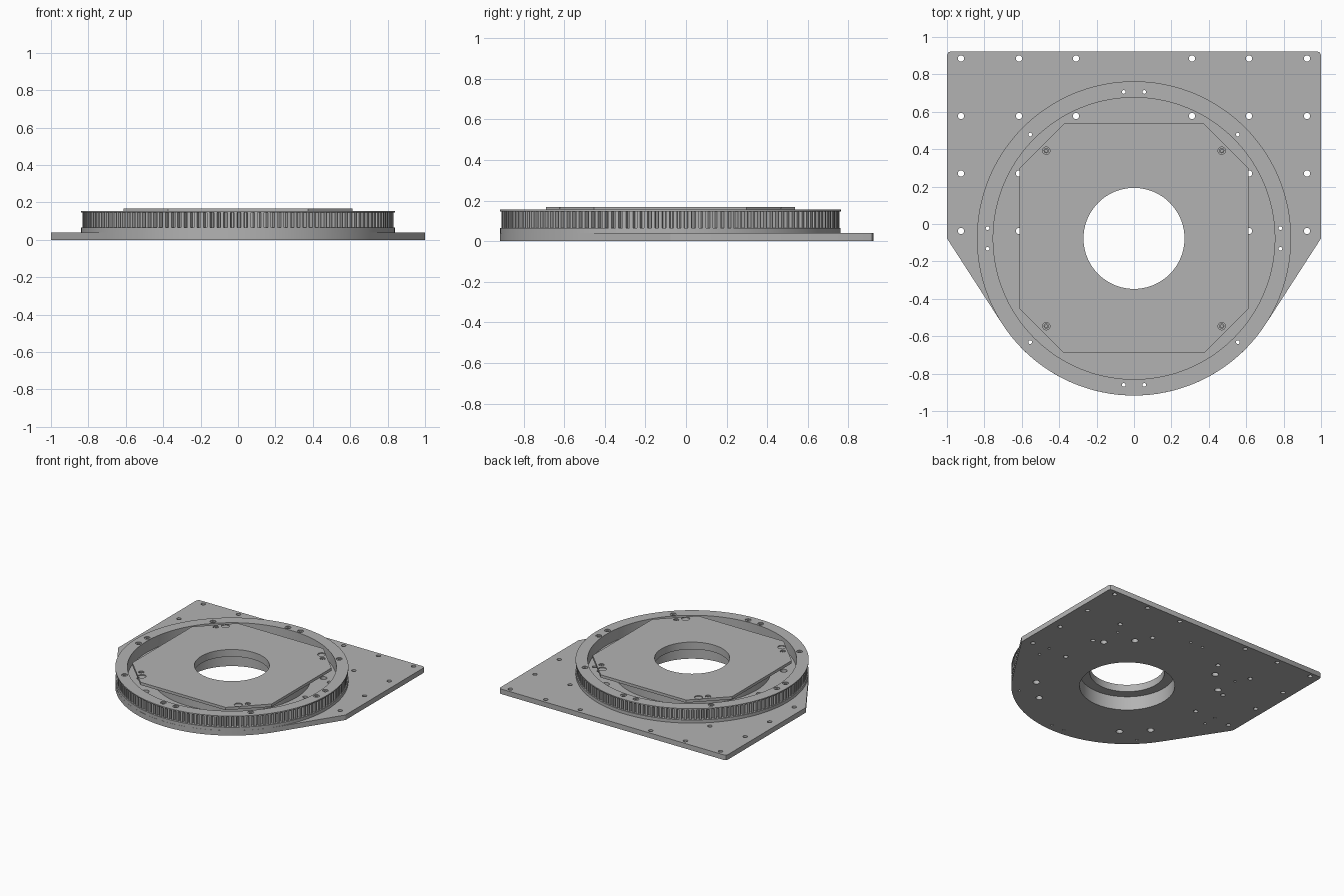
import bpy, bmesh
from math import sin, cos, pi, acos, radians

if "Cube" in bpy.data.objects:
    bpy.data.objects.remove(bpy.data.objects["Cube"])

CY = -0.077      # turntable axis in y
R = 0.84         # turntable radius
N = 144          # segments and tooth count

grey = bpy.data.materials.new("plain grey")
grey.use_nodes = True
grey.diffuse_color = (0.45, 0.45, 0.45, 1)
grey.node_tree.nodes["Principled BSDF"].inputs["Base Color"].default_value = (0.45, 0.45, 0.45, 1)


def circle(r, n=N, x=0, y=CY):
    return [(x + r * cos(2 * pi * i / n), y + r * sin(2 * pi * i / n)) for i in range(n)]


def add_prism(bm, pts, z0, z1):
    low = [bm.verts.new((x, y, z0)) for x, y in pts]
    high = [bm.verts.new((x, y, z1)) for x, y in pts]
    bm.faces.new(low[::-1])
    bm.faces.new(high)
    for i in range(len(pts)):
        j = (i + 1) % len(pts)
        bm.faces.new((low[i], low[j], high[j], high[i]))


def add_tube(bm, rows):
    """Close a cross-section of (loop, height) rows into a ring; all loops have equal length."""
    loops = [[bm.verts.new((x, y, z)) for x, y in pts] for pts, z in rows]
    for a, b in zip(loops, loops[1:] + loops[:1]):
        for i in range(len(a)):
            j = (i + 1) % len(a)
            bm.faces.new((a[i], a[j], b[j], b[i]))


def finish(bm, name):
    bmesh.ops.recalc_face_normals(bm, faces=bm.faces)
    mesh = bpy.data.meshes.new(name)
    bm.to_mesh(mesh)
    bm.free()
    ob = bpy.data.objects.new(name, mesh)
    bpy.context.collection.objects.link(ob)
    mesh.materials.append(grey)
    return ob


def prism(name, pts, z0, z1):
    bm = bmesh.new()
    add_prism(bm, pts, z0, z1)
    return finish(bm, name)


def tube(name, rows):
    bm = bmesh.new()
    add_tube(bm, rows)
    return finish(bm, name)


def activate(ob):
    bpy.ops.object.select_all(action='DESELECT')
    ob.select_set(True)
    bpy.context.view_layer.objects.active = ob


def drill(ob, spots, r, z0, z1, n=16):
    """Cut round holes at the given spots between two heights."""
    bm = bmesh.new()
    for x, y in spots:
        add_prism(bm, circle(r, n, x, y), z0, z1)
    cutter = finish(bm, "cutter")
    cutter.hide_render = True
    mod = ob.modifiers.new("holes", 'BOOLEAN')
    mod.operation, mod.solver, mod.object = 'DIFFERENCE', 'EXACT', cutter
    activate(ob)
    bpy.ops.object.modifier_apply(modifier=mod.name)
    bpy.data.objects.remove(cutter)


def four(x, y):
    return [(sx * x, CY + sy * y) for sx in (-1, 1) for sy in (-1, 1)]


# Hole patterns
bolts = four(0.055, 0.783) + four(0.783, 0.055) + four(0.555, 0.555)
mounts = [(s * x, y) for s in (-1, 1) for x in (0.31, 0.615, 0.925)
          for y in (0.885, 0.578, 0.27, -0.037) if x > 0.5 or y > 0.5]
access = four(0.38, 0.54) + four(0.54, 0.38)

# Base plate: square back, sides running tangent into a round front
t = acos(R)
arc = [(R * cos(a), CY + R * sin(a)) for a in
       [-t - (pi - 2 * t) * i / 60 for i in range(61)]]
c = 0.02
outline = [(1, CY)] + arc + [(-1, CY), (-1, 0.923 - c), (-1 + c * 0.3, 0.923 - c * 0.3),
                             (-1 + c, 0.923), (1 - c, 0.923),
                             (1 - c * 0.3, 0.923 - c * 0.3), (1, 0.923 - c)]
base = prism("base_plate", outline, 0, 0.04)
drill(base, mounts, 0.017, -0.1, 0.3)
drill(base, access, 0.025, -0.1, 0.3)
drill(base, bolts, 0.010, -0.1, 0.3)
drill(base, [(0, CY)], 0.345, -0.1, 0.3, N)

# Round step on the base
boss = tube("base_step", [(circle(0.345), 0.04), (circle(R - 0.001), 0.04),
                          (circle(R - 0.001), 0.065), (circle(0.345), 0.065)])
drill(boss, [m for m in mounts if m[0] ** 2 + (m[1] - CY) ** 2 < 0.65], 0.017, -0.1, 0.3)
drill(boss, access, 0.025, -0.1, 0.3)
drill(boss, bolts, 0.010, -0.1, 0.3)

# Toothed belt ring
teeth = []
for i in range(N):
    for f, r in ((0, 0.808), (0.3, 0.808), (0.42, 0.832), (0.88, 0.832)):
        a = 2 * pi * (i + f) / N
        teeth.append((r * cos(a), CY + r * sin(a)))
inner = circle(0.753, len(teeth))
gear = tube("toothed_ring", [(inner, 0.065), (teeth, 0.065), (teeth, 0.146), (inner, 0.146)])
drill(gear, bolts, 0.010, -0.1, 0.3)

# Thin flange over the teeth, with countersunk bolt holes
flange = tube("ring_flange", [(circle(0.753), 0.146), (circle(R), 0.146),
                              (circle(R), 0.155), (circle(0.753), 0.155)])
drill(flange, bolts, 0.010, -0.1, 0.3)
drill(flange, bolts, 0.022, 0.149, 0.3)

# Hub that carries the top plate
hub = tube("hub", [(circle(0.345), 0.065), (circle(0.57), 0.065), (circle(0.57), 0.145),
                   (circle(0.27), 0.145), (circle(0.27), 0.11), (circle(0.345), 0.11)])

# Eight-sided top plate
a, b = 0.613, 0.375
octagon = [(a, CY - b), (a, CY + b), (b, CY + a), (-b, CY + a),
           (-a, CY + b), (-a, CY - b), (-b, CY - a), (b, CY - a)]
top = prism("top_plate", octagon, 0.145, 0.167)
drill(top, [(0, CY)], 0.27, 0, 0.3, N)
drill(top, four(0.423, 0.523), 0.030, 0.160, 0.3)
drill(top, four(0.469, 0.469), 0.020, 0.155, 0.3)

# Screws in the top plate
bm = bmesh.new()
for x, y in four(0.469, 0.469):
    add_tube(bm, [(circle(r, 16, x, y), z) for r, z in
                  ((0.007, 0.155), (0.014, 0.155), (0.014, 0.164), (0.007, 0.164))])
screws = finish(bm, "plate_screws")

for ob in (base, boss, flange, hub, top, screws):
    activate(ob)
    bpy.ops.object.shade_smooth_by_angle(angle=radians(30))
